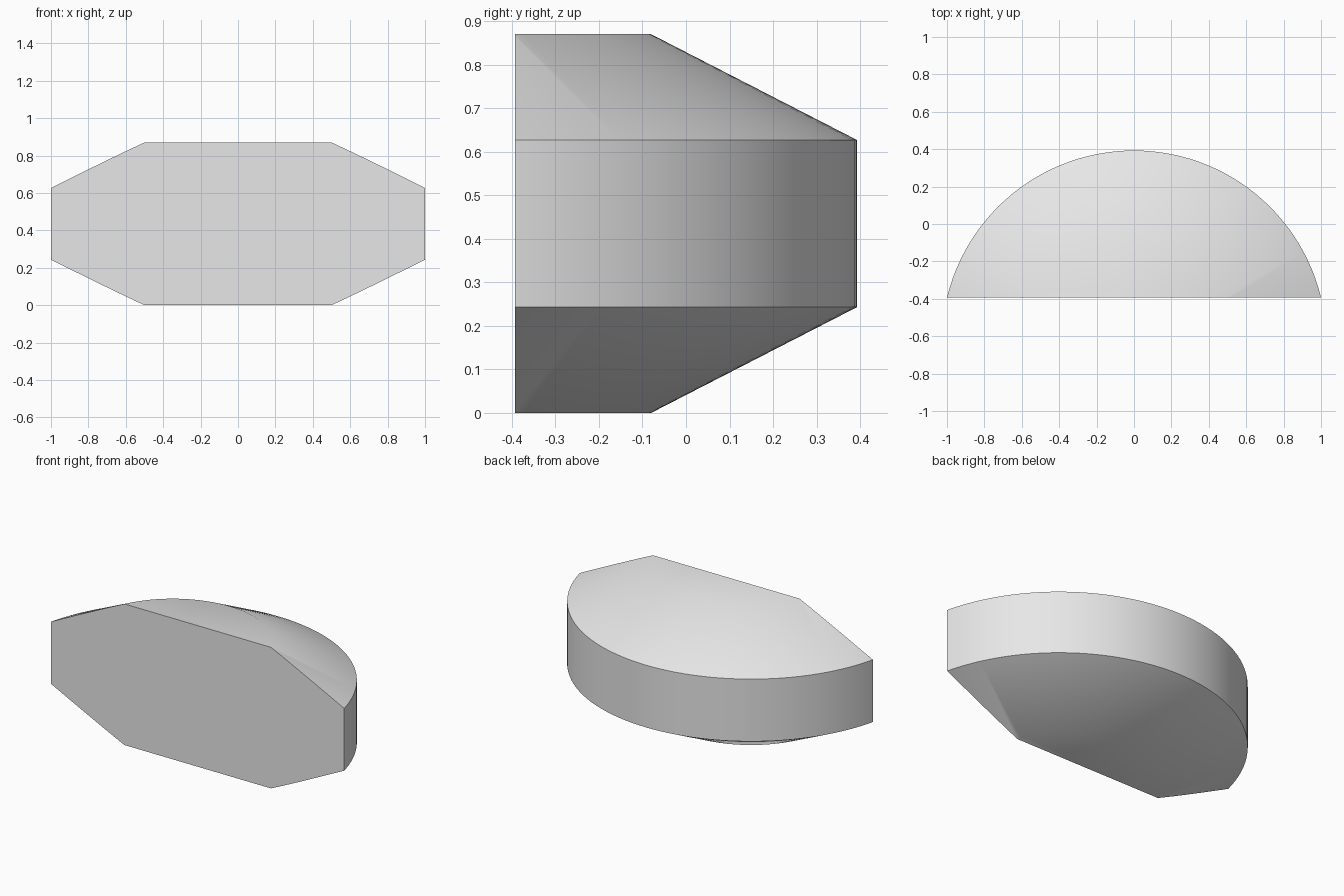
import bpy
import bmesh
import math
from mathutils import Matrix

cube = bpy.data.objects.get("Cube")
if cube:
    bpy.data.objects.remove(cube, do_unlink=True)

SEGMENTS = 128
FRONT_Y = -0.393
AXIS_Y = -0.636
PROFILE = [(0.556, 0.0), (1.029, 0.243), (1.029, 0.627), (0.556, 0.87)]

# Plain grey finish
grey = bpy.data.materials.new("light grey")
grey.use_nodes = True
grey.diffuse_color = (0.8, 0.8, 0.8, 1)
grey.node_tree.nodes["Principled BSDF"].inputs["Base Color"].default_value = grey.diffuse_color

# Bevelled drum: revolve the profile into stacked rings
bm = bmesh.new()
rings = []
for radius, z in PROFILE:
    ring = bmesh.ops.create_circle(bm, segments=SEGMENTS, radius=radius,
                                   matrix=Matrix.Translation((0, AXIS_Y, z)))["verts"]
    rings.append(ring)
for low, high in zip(rings, rings[1:]):
    for i in range(SEGMENTS):
        j = (i + 1) % SEGMENTS
        bm.faces.new((low[i], low[j], high[j], high[i]))
bm.faces.new(rings[0])
bm.faces.new(rings[-1])

# Flat front: slice the drum and close the opening
cut = bmesh.ops.bisect_plane(bm, geom=bm.verts[:] + bm.edges[:] + bm.faces[:],
                             plane_co=(0, FRONT_Y, 0), plane_no=(0, -1, 0),
                             clear_outer=True)
rim = [e for e in cut["geom_cut"] if isinstance(e, bmesh.types.BMEdge)]
bmesh.ops.contextual_create(bm, geom=rim)
bmesh.ops.recalc_face_normals(bm, faces=bm.faces[:])

mesh = bpy.data.meshes.new("half_drum_body")
bm.to_mesh(mesh)
bm.free()
mesh.materials.append(grey)
body = bpy.data.objects.new("half_drum_body", mesh)
bpy.context.collection.objects.link(body)

# Soft bevel rims, crisp outer edges
bpy.ops.object.select_all(action="DESELECT")
body.select_set(True)
bpy.context.view_layer.objects.active = body
bpy.ops.object.shade_smooth_by_angle(angle=math.radians(30))
